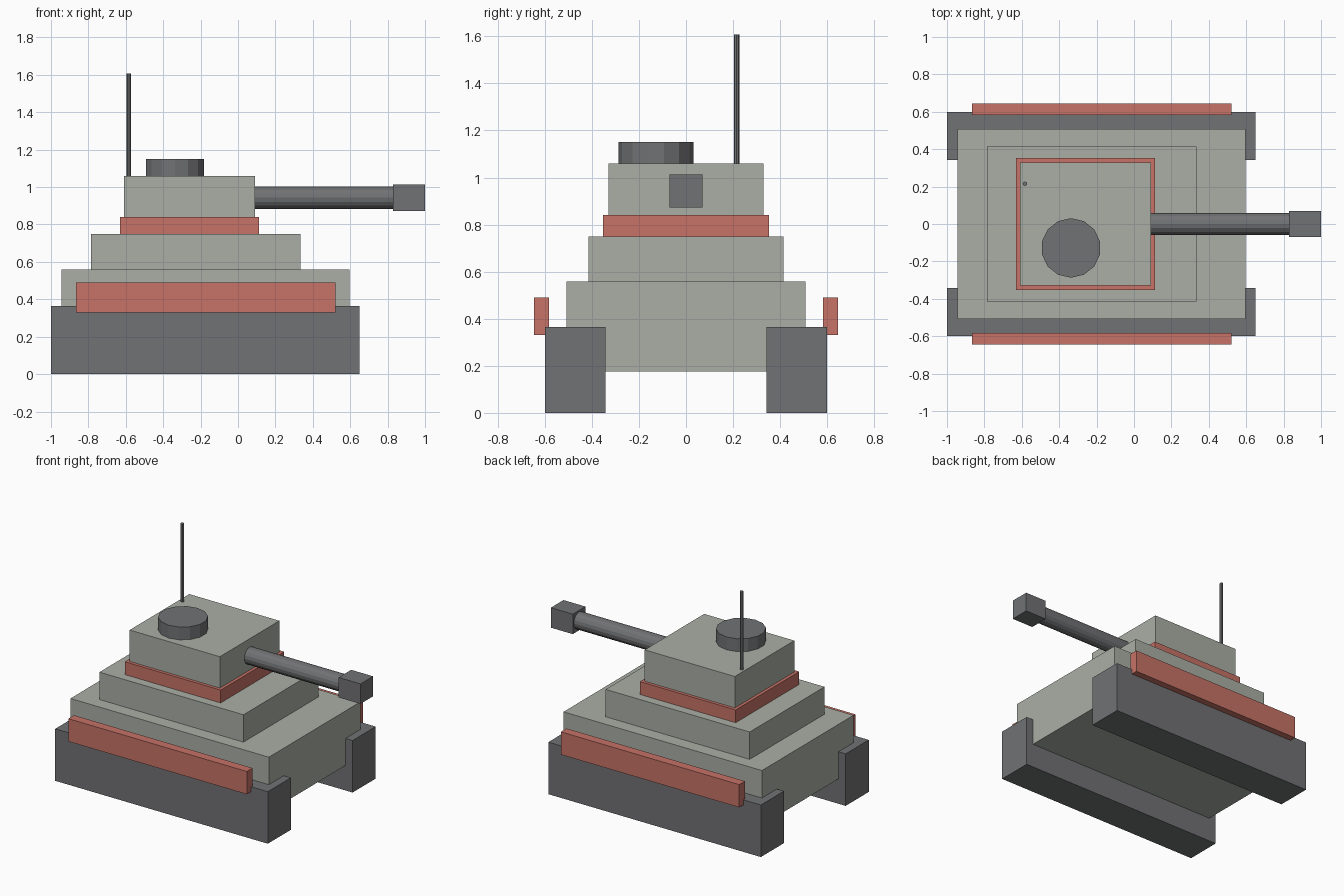
import bpy, math

cube = bpy.data.objects.get("Cube")
if cube:
    bpy.data.objects.remove(cube, do_unlink=True)


def material(name, color):
    m = bpy.data.materials.new(name)
    m.use_nodes = True
    m.diffuse_color = (*color, 1)
    m.node_tree.nodes["Principled BSDF"].inputs["Base Color"].default_value = (*color, 1)
    return m


GREEN = material("grey green armour", (0.40, 0.43, 0.375))
DARK = material("dark grey metal", (0.165, 0.168, 0.175))
RED = material("faded red trim", (0.57, 0.17, 0.135))


def finish(name, mat):
    ob = bpy.context.object
    ob.name = ob.data.name = name
    ob.data.materials.append(mat)
    bpy.ops.object.transform_apply(location=False, rotation=True, scale=True)
    return ob


def box(name, mat, x, y, z):
    """Box spanning the (low, high) pair on each axis."""
    spans = (x, y, z)
    bpy.ops.mesh.primitive_cube_add(size=1, location=[(a + b) / 2 for a, b in spans])
    bpy.context.object.scale = [b - a for a, b in spans]
    return finish(name, mat)


def rod(name, mat, radius, length, centre, sides, rotation=(0, 0, 0)):
    bpy.ops.mesh.primitive_cylinder_add(vertices=sides, radius=radius, depth=length,
                                        location=centre, rotation=rotation)
    return finish(name, mat)


# Running gear and side skirts, one per side
for side, s in (("left", 1), ("right", -1)):
    box(side + "_track", DARK, (-1, 0.65), sorted((s * 0.342, s * 0.598)), (0, 0.365))
    box(side + "_skirt", RED, (-0.865, 0.52), sorted((s * 0.582, s * 0.645)), (0.33, 0.49))

# Stepped hull and turret
box("lower_hull", GREEN, (-0.945, 0.595), (-0.508, 0.508), (0.175, 0.558))
box("upper_hull", GREEN, (-0.785, 0.333), (-0.415, 0.415), (0.558, 0.75))
box("turret_ring", RED, (-0.632, 0.112), (-0.352, 0.352), (0.75, 0.84))
box("turret", GREEN, (-0.61, 0.09), (-0.33, 0.33), (0.84, 1.06))

# Gun
rod("gun_barrel", DARK, 0.059, 0.78, (0.45, 0, 0.943), 16, (0, math.pi / 2, 0))
box("muzzle", DARK, (0.83, 1), (-0.07, 0.07), (0.873, 1.013))

# Hatch and aerial on the turret roof
rod("hatch", DARK, 0.159, 0.09, (-0.337, -0.128, 1.105), 14)
rod("aerial", DARK, 0.012, 0.55, (-0.583, 0.215, 1.333), 8)
